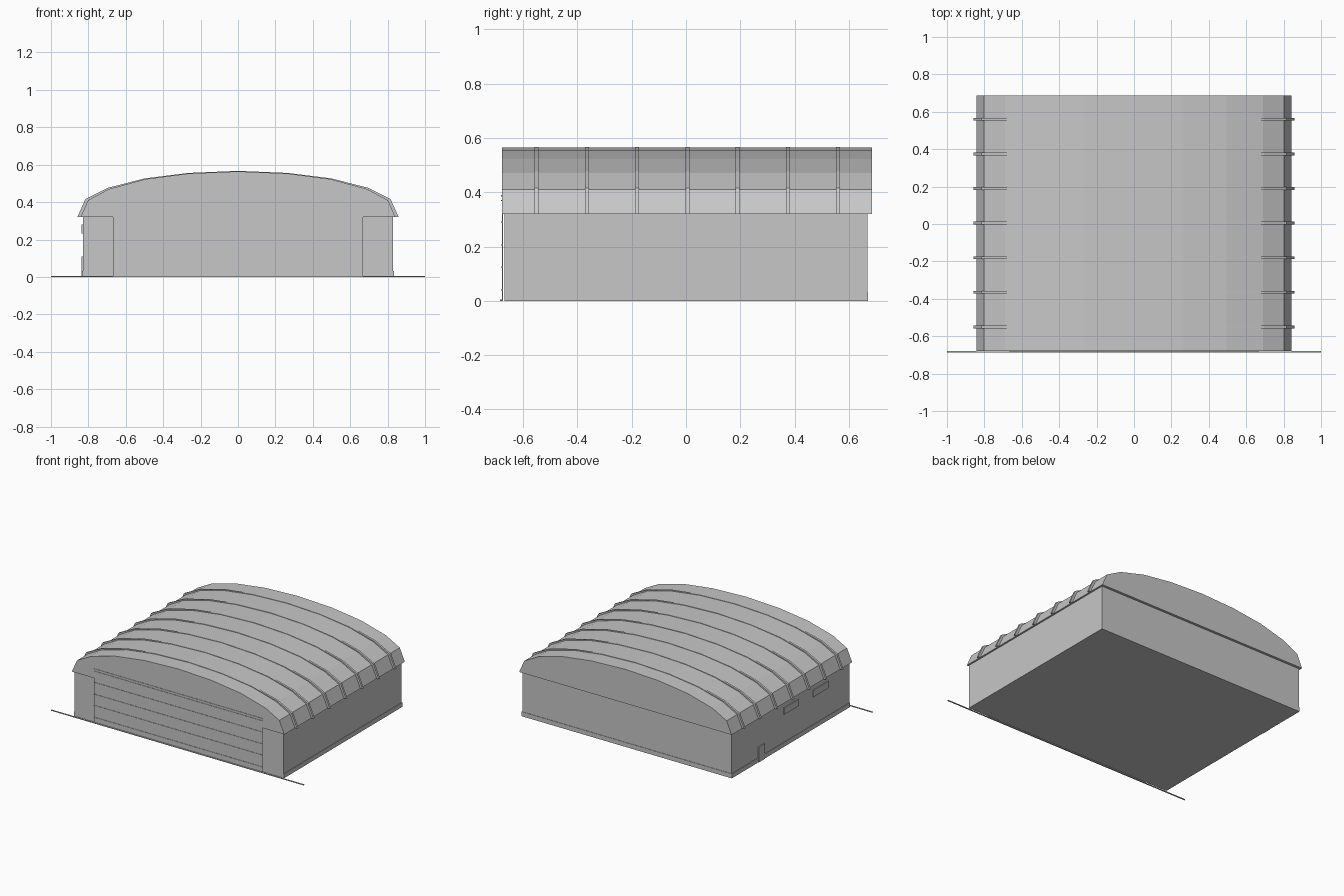
import bpy
import bmesh

cube = bpy.data.objects.get("Cube")
if cube:
    bpy.data.objects.remove(cube)

grey = bpy.data.materials.new("light_grey")
grey.diffuse_color = (0.57, 0.57, 0.57, 1)
grey.use_nodes = True
grey.node_tree.nodes["Principled BSDF"].inputs["Base Color"].default_value = (0.57, 0.57, 0.57, 1)


def extrude_profile(name, outline, y0, y1):
    """Solid prism from an (x, z) outline running from y0 to y1."""
    bm = bmesh.new()
    face = bm.faces.new([bm.verts.new((x, y0, z)) for x, z in outline])
    result = bmesh.ops.extrude_face_region(bm, geom=[face])
    for v in result["geom"]:
        if isinstance(v, bmesh.types.BMVert):
            v.co.y = y1
    bmesh.ops.recalc_face_normals(bm, faces=bm.faces)
    mesh = bpy.data.meshes.new(name)
    bm.to_mesh(mesh)
    bm.free()
    mesh.materials.append(grey)
    obj = bpy.data.objects.new(name, mesh)
    bpy.context.collection.objects.link(obj)
    return obj


def box(name, x0, x1, y0, y1, z0, z1):
    return extrude_profile(name, [(x0, z0), (x1, z0), (x1, z1), (x0, z1)], y0, y1)


def mirrored(half):
    """Full arch from right eave to left eave, given crown-last half."""
    return half + [(-x, z) for x, z in reversed(half[:-1])]


EAVE = 0.32
WALL_X, WALL_Y = 0.83, 0.668
FRONT = -0.678
roof_arch = mirrored([(0.842, EAVE), (0.802, 0.41), (0.69, 0.47), (0.495, 0.523), (0.265, 0.553), (0, 0.564)])
rib_arch = mirrored([(0.859, EAVE), (0.816, 0.416), (0.695, 0.477), (0.496, 0.527), (0.265, 0.556), (0, 0.567)])

# Main hall and faceted arched roof
box("walls", -WALL_X, WALL_X, -WALL_Y, WALL_Y, 0, EAVE)
extrude_profile("roof", roof_arch, FRONT, 0.686)

# Roof ribs, thick at the eaves and nearly flush at the crown
for i in range(7):
    y = -0.55 + i * 0.185
    extrude_profile(f"roof_rib_{i + 1}", rib_arch + roof_arch[::-1], y - 0.0075, y + 0.0075)

# Sliding door, flush with the gable, and its horizontal seams
DOOR_X = 0.667
box("hangar_door", -DOOR_X, DOOR_X, FRONT, FRONT + 0.003, 0, EAVE)
for i, z in enumerate((0.04, 0.125, 0.205, 0.29, 0.37, 0.387)):
    box(f"door_seam_{i + 1}", -DOOR_X, DOOR_X, FRONT - 0.003, FRONT, z - 0.002, z + 0.002)

# Long ground rail for the door
box("door_rail", -1, 1, FRONT - 0.008, FRONT, 0, 0.005)

# Low skirting on the sides and back
box("skirting", -WALL_X - 0.003, WALL_X + 0.003, -WALL_Y, WALL_Y + 0.003, 0, 0.032)

# Side door and two windows on the right wall
for name, y0, y1, z0, z1 in (("side_door", 0.3, 0.37, 0, 0.11),
                             ("side_window_back", -0.085, 0.08, 0.232, 0.28),
                             ("side_window_front", -0.42, -0.25, 0.232, 0.28)):
    box(name, -WALL_X - 0.006, -WALL_X, y0, y1, z0, z1)
